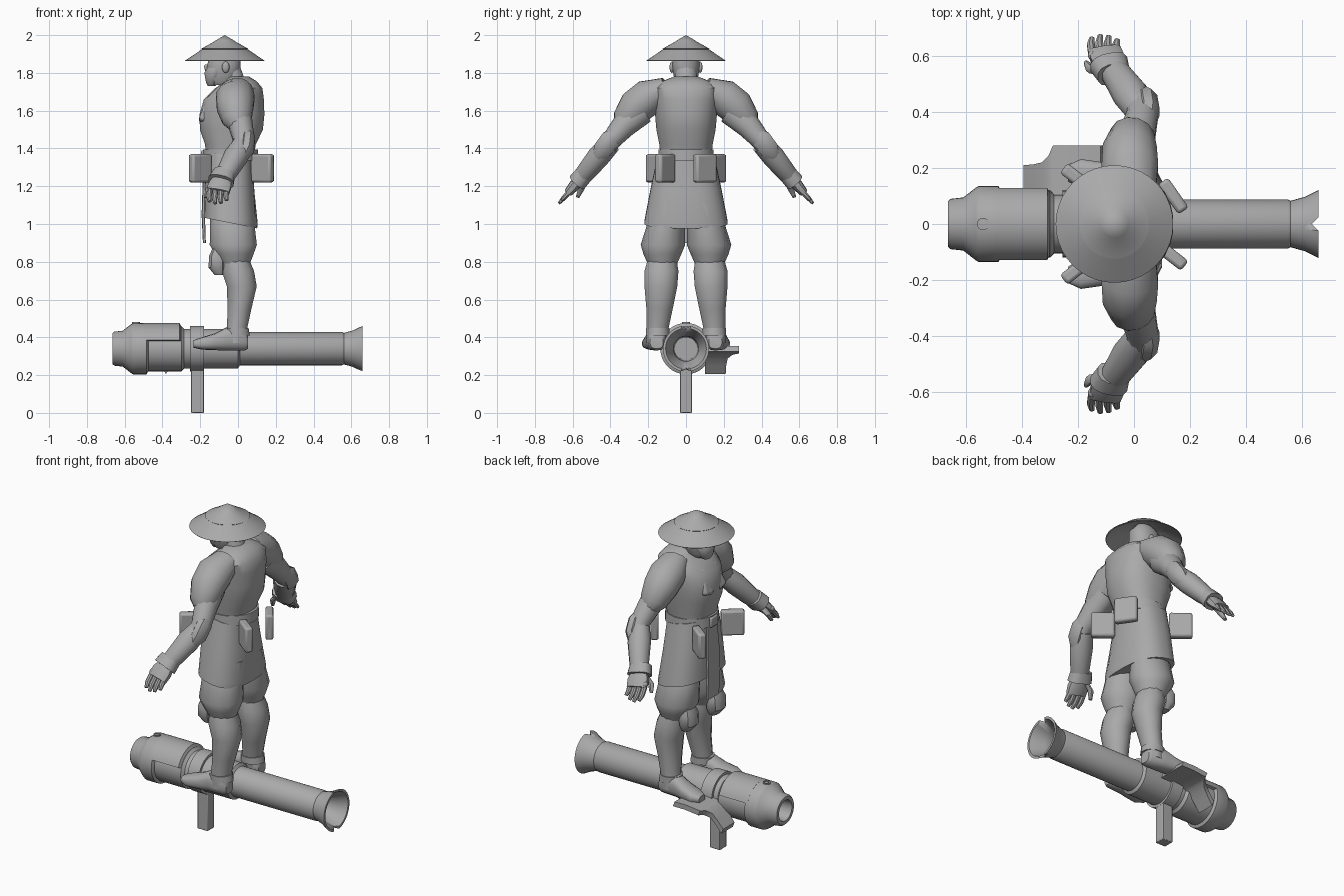
import bpy, bmesh, math
from mathutils import Vector, Matrix

old = bpy.data.objects.get("Cube")
if old:
    bpy.data.objects.remove(old)

grey = bpy.data.materials.new("plain_grey")
grey.use_nodes = True
grey.diffuse_color = (0.4, 0.4, 0.4, 1)
grey.node_tree.nodes["Principled BSDF"].inputs["Base Color"].default_value = (0.4, 0.4, 0.4, 1)


def finish(bm, name, angle=35, bevel=0):
    """Turn a bmesh into a shaded object."""
    bmesh.ops.recalc_face_normals(bm, faces=bm.faces)
    me = bpy.data.meshes.new(name)
    bm.to_mesh(me)
    bm.free()
    ob = bpy.data.objects.new(name, me)
    bpy.context.collection.objects.link(ob)
    me.materials.append(grey)
    if bevel:
        mod = ob.modifiers.new("soft_edges", "BEVEL")
        mod.width, mod.segments = bevel, 2
    bpy.ops.object.select_all(action="DESELECT")
    ob.select_set(True)
    bpy.context.view_layer.objects.active = ob
    bpy.ops.object.shade_smooth_by_angle(angle=math.radians(angle))
    return ob


def loft(name, rows, axis=None, n=16, power=1.0, s=1, angle=40):
    """Skin rings (x, y, z, half_size_u, half_size_v); s = -1 mirrors across y."""
    bm = bmesh.new()
    pts = [Vector(r[:3]) for r in rows]
    rings = []
    for i, r in enumerate(rows):
        t = Vector(axis) if axis else pts[min(i + 1, len(pts) - 1)] - pts[max(i - 1, 0)]
        t.normalize()
        u = Vector((0, 1, 0)) if abs(t.x) > 0.9 else Vector((1, 0, 0))
        u = (u - t * u.dot(t)).normalized()
        v = t.cross(u)
        ring = []
        for k in range(n):
            a = math.tau * (k + 0.5) / n
            c, d = math.cos(a), math.sin(a)
            p = pts[i] + u * math.copysign(abs(c) ** power, c) * r[3] + v * math.copysign(abs(d) ** power, d) * r[4]
            ring.append(bm.verts.new((p.x, p.y * s, p.z)))
        rings.append(ring)
    for a, b in zip(rings, rings[1:]):
        for k in range(n):
            bm.faces.new((a[k], a[k - 1], b[k - 1], b[k]))
    bm.faces.new(rings[0])
    bm.faces.new(rings[-1])
    return finish(bm, name, angle)


def lathe(name, profile, origin, direction, n=32, sweep=math.tau, start=0.0):
    """Spin a closed (along, radius) profile around an axis."""
    bm = bmesh.new()
    vs = [bm.verts.new((r, 0, h)) for h, r in profile]
    face = bm.faces.new(vs)
    full = sweep > 6.28
    geom = face.edges[:] + vs if full else [face] + face.edges[:] + vs
    bmesh.ops.rotate(bm, verts=vs, matrix=Matrix.Rotation(start, 3, "Z"))
    if full:
        bm.faces.remove(face)
        geom = bm.edges[:] + vs
    else:
        bmesh.ops.duplicate(bm, geom=geom)
    bmesh.ops.spin(bm, geom=geom, axis=(0, 0, 1), cent=(0, 0, 0), angle=sweep, steps=n)
    bmesh.ops.remove_doubles(bm, verts=bm.verts, dist=0.0002)
    rot = Vector((0, 0, 1)).rotation_difference(Vector(direction)).to_matrix().to_4x4()
    bm.transform(Matrix.Translation(origin) @ rot)
    return finish(bm, name)


def box(name, centre, size, turn=(0, 0, 0), bevel=0.008):
    bm = bmesh.new()
    bmesh.ops.create_cube(bm, size=1)
    ob = finish(bm, name, 30, bevel)
    ob.data.transform(Matrix.Diagonal((*size, 1)))
    ob.location = centre
    ob.rotation_euler = [math.radians(a) for a in turn]
    return ob


def blob(name, centre, size, turn=(0, 0, 0)):
    """Flattened low ball for padding and knuckles."""
    bm = bmesh.new()
    bmesh.ops.create_uvsphere(bm, u_segments=12, v_segments=8, radius=1)
    ob = finish(bm, name, 50)
    ob.data.transform(Matrix.Diagonal((*size, 1)))
    ob.location = centre
    ob.rotation_euler = [math.radians(a) for a in turn]
    return ob


# Launcher tube, lying along x
Z = 0.34
AX, AT = (1, 0, 0), (0, 0, Z)
tube = lathe("launcher_tube", [(-.5, .088), (.55, .088), (.56, .083), (.61, .097), (.66, .122),
                               (.66, .108), (.58, .072), (.55, .066), (-.5, .06)], AT, AX)
notch = box("notch_cutter", (.66, 0, Z), (.034, .034, .5), (0, 0, 45), 0)
notch.hide_render = True
notch.hide_set(True)
cut = tube.modifiers.new("muzzle_notches", "BOOLEAN")
cut.object, cut.operation = notch, "DIFFERENCE"
lathe("launcher_body", [(-.56, .12), (-.3, .12), (-.285, .105), (0, .105), (.01, .088), (-.56, .06)], AT, AX)
lathe("rear_nozzle", [(-.665, .082), (-.655, .09), (-.61, .095), (-.565, .13), (-.555, .136),
                      (-.485, .136), (-.475, .12), (-.475, .06), (-.58, .055), (-.665, .062)], AT, AX)
lathe("bore_plug", [(-.45, 0), (-.45, .065), (-.42, .065), (-.42, 0)], AT, AX)
lathe("top_cover", [(-.5, .115), (-.5, .136), (-.31, .136), (-.3, .115)], AT, AX, 20, math.radians(140), math.radians(110))
lathe("grip_band", [(-.255, .1), (-.255, .12), (-.18, .12), (-.18, .1)], AT, AX)
lathe("sight_knob", [(.1, 0), (.1, .022), (.14, .022), (.14, .014), (.132, .014), (.132, 0)], (-.54, 0, Z), (0, 0, 1), 16)
box("grip", (-.215, 0, .125), (.068, .064, .25), bevel=.004)

# Curved shoulder rest beside the launcher
bm = bmesh.new()
strips = []
for x, z, y in [(-.12, .355, .28), (-.2, .355, .28), (-.29, .345, .28), (-.305, .337, .245),
                (-.33, .317, .22), (-.36, .28, .213), (-.395, .235, .21)]:
    strips.append([bm.verts.new(p) for p in ((x, .1, z), (x, y, z), (x + .012, y, z - .03), (x + .012, .1, z - .03))])
for a, b in zip(strips, strips[1:]):
    for k in range(4):
        bm.faces.new((a[k - 1], a[k], b[k], b[k - 1]))
bm.faces.new(strips[0])
bm.faces.new(strips[-1])
finish(bm, "shoulder_rest")

# Torso, waist and robe skirt
UP = (0, 0, 1)
loft("torso", [(-.045, 0, 1.34, .125, .135), (-.04, 0, 1.42, .135, .142), (-.035, 0, 1.5, .168, .158),
               (-.032, 0, 1.58, .173, .165), (-.022, 0, 1.66, .16, .175), (.005, 0, 1.72, .125, .175),
               (.015, 0, 1.755, .085, .13), (0, 0, 1.78, .06, .065)], UP, 24, .85)
loft("skirt", [(-.04, 0, 1.005, .145, .222), (-.038, 0, 1.03, .146, .218), (-.045, 0, 1.2, .135, .185),
               (-.045, 0, 1.36, .125, .15)], (.2, 0, 1), 28, .8)
lathe("sash", [(1.335, .1), (1.335, .148), (1.395, .146), (1.395, .1)], (-.04, 0, 0), UP)
loft("loincloth", [(-.178, 0, .9, .008, .055), (-.184, 0, 1.05, .009, .058), (-.178, 0, 1.2, .01, .055),
                   (-.168, 0, 1.36, .012, .045)], UP, 8, .4)
for s in (-1, 1):
    box("chest_lapel", (-.165, .05 * s, 1.61), (.04, .075, .15), (12 * s, 22, 0), .015)

# Pouches around the waist
for name, x, y, turn in [("rear_left_pouch", .14, .1, 125), ("rear_right_pouch", .13, -.11, -38),
                         ("front_left_pouch", -.2, .16, -38), ("front_right_pouch", -.2, -.16, 38)]:
    box(name, (x, y, 1.295), (.13, .045, .15), (0, 0, turn), .012)
box("belt_knot", (-.18, 0, 1.36), (.03, .07, .06))

# Head, mask and conical hat
loft("neck", [(-.01, 0, 1.72, .06, .065), (-.04, 0, 1.83, .05, .055)])
loft("head", [(-.085, 0, 1.735, .055, .045), (-.08, 0, 1.76, .08, .062), (-.075, 0, 1.83, .09, .074),
              (-.07, 0, 1.9, .085, .07), (-.07, 0, 1.94, .05, .04)], UP, 16, .9)
loft("face_mask", [(-.14, 0, 1.73, .02, .03), (-.135, 0, 1.75, .036, .048), (-.125, 0, 1.8, .055, .068),
                   (-.115, 0, 1.825, .05, .066)], UP, 12)
box("nose", (-.165, 0, 1.825), (.025, .022, .04), (0, -15, 0))
lathe("hat", [(1.865, .21), (1.925, .121), (1.928, .124), (1.968, .053), (1.971, .05), (2.0, 0),
              (1.965, 0), (1.91, .12), (1.862, .207)], (-.07, 0, 0), UP, 40)
for s in (-1, 1):
    blob("ear", (-.065, .075 * s, 1.83), (.02, .012, .03))

for s in (-1, 1):
    side = "left" if s < 0 else "right"
    # Trousers, shin wraps, knee pads and boots
    loft(side + "_trouser", [(-.03, .08 * s, 1.12, .12, .09), (-.03, .105 * s, 1.0, .12, .1),
                             (-.025, .122 * s, .89, .128, .118), (-.02, .125 * s, .84, .105, .1),
                             (-.015, .125 * s, .79, .08, .078)], UP, 14)
    loft(side + "_shin", [(-.015, .125 * s, .83, .07, .075), (0, .13 * s, .75, .088, .093),
                          (.02, .133 * s, .67, .082, .09), (.008, .14 * s, .55, .065, .072),
                          (-.005, .15 * s, .45, .056, .06), (-.012, .155 * s, .37, .06, .055)], UP, 12)
    loft(side + "_knee_pad", [(-.1, .13 * s, .73, .025, .035), (-.112, .13 * s, .77, .046, .06),
                              (-.11, .13 * s, .83, .045, .062), (-.1, .13 * s, .885, .03, .04)], UP, 10, .8)
    loft(side + "_boot", [(.052, .155 * s, .375, .035, .035), (.035, .155 * s, .39, .048, .06),
                          (-.06, .16 * s, .392, .052, .062), (-.12, .168 * s, .377, .055, .045),
                          (-.19, .178 * s, .368, .055, .033), (-.235, .182 * s, .365, .03, .02)], AX, 14, .75)
    loft(side + "_ankle_cuff", [(-.005, .15 * s, .41, .07, .064), (-.008, .15 * s, .45, .066, .064)], UP, 12)

    # Shoulder, upper arm, elbow guard, forearm and glove
    loft(side + "_shoulder_pad", [(0, .1, 1.72, .08, .06), (-.015, .2, 1.67, .105, .1), (-.015, .265, 1.62, .1, .098),
                                  (-.005, .32, 1.55, .08, .075), (.005, .34, 1.515, .05, .05)], n=12, s=s)
    loft(side + "_upper_arm", [(0, .24, 1.6, .07, .08), (.015, .33, 1.52, .065, .068), (.03, .39, 1.45, .058, .055),
                               (.03, .43, 1.4, .055, .05)], n=12, s=s)
    loft(side + "_elbow_guard", [(.05, .36, 1.485, .03, .03), (.052, .4, 1.45, .042, .055), (.045, .44, 1.395, .042, .055),
                                 (.025, .47, 1.35, .025, .03)], n=8, s=s)
    loft(side + "_forearm", [(.025, .4, 1.425, .052, .056), (-.01, .46, 1.36, .066, .062), (-.055, .525, 1.28, .056, .054),
                             (-.08, .56, 1.24, .05, .046)], n=12, s=s)
    loft(side + "_glove_cuff", [(-.073, .535, 1.268, .06, .05), (-.09, .572, 1.225, .07, .052)], n=12, power=.8, s=s)
    loft(side + "_palm", [(-.08, .555, 1.245, .045, .03), (-.095, .59, 1.205, .062, .03), (-.105, .62, 1.17, .06, .024)],
         n=10, power=.7, s=s)
    for i, reach in enumerate((.9, 1.05, 1.0, .8)):
        x = -.15 + .03 * i
        loft(side + "_finger", [(x, .61, 1.18, .015, .016), (x - .004, .61 + .035 * reach, 1.18 - .04 * reach, .015, .014),
                                (x, .61 + .06 * reach, 1.18 - .068 * reach, .01, .008)], n=8, s=s)
        blob(side + "_knuckle", (x, .603 * s, 1.195), (.015, .018, .016))
    loft(side + "_thumb", [(-.12, .55, 1.215, .02, .02), (-.155, .555, 1.185, .018, .018), (-.17, .575, 1.14, .01, .01)],
         (0, .3, -1), 8, s=s)
